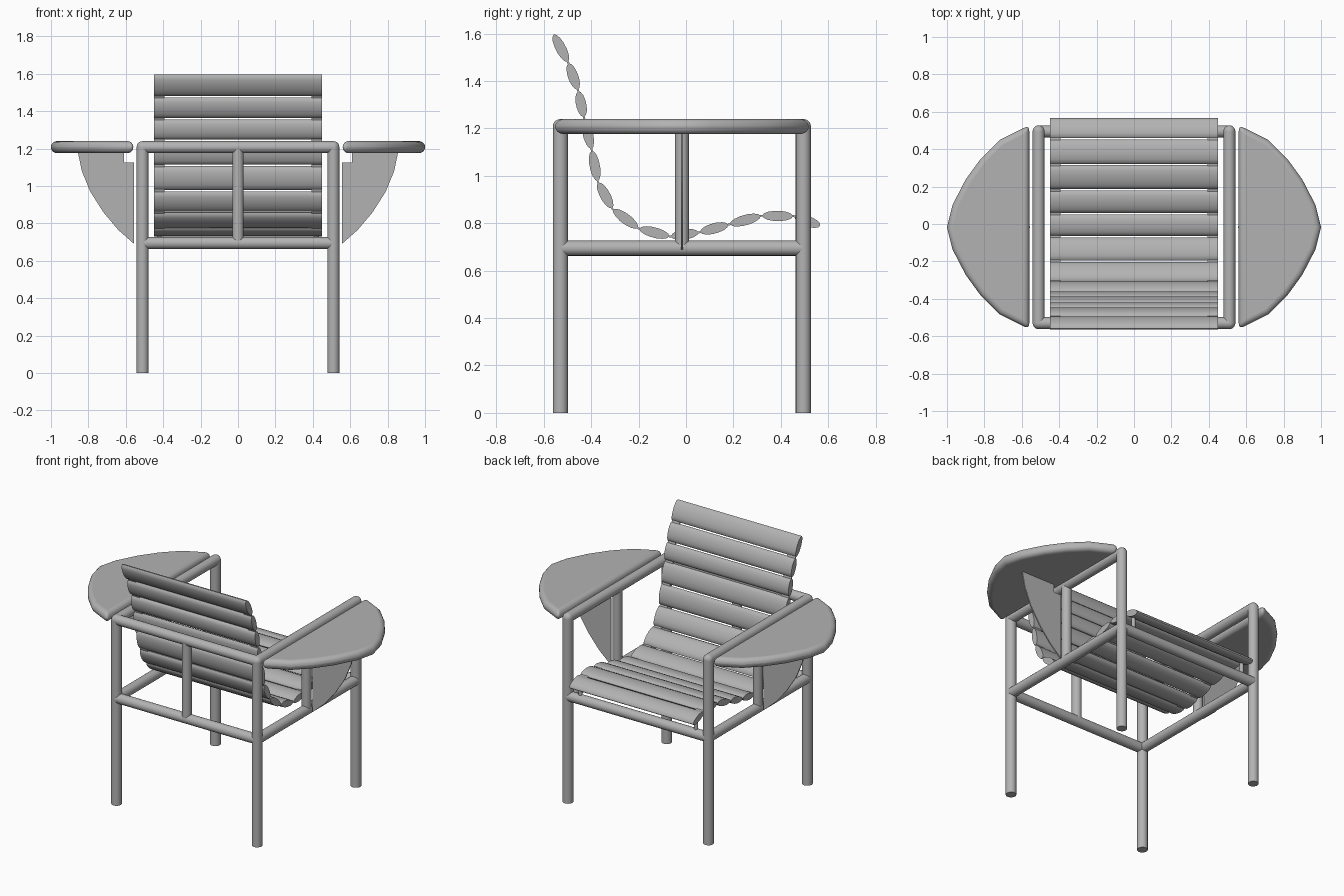
import bpy, bmesh, math
from mathutils import Vector

if "Cube" in bpy.data.objects:
    bpy.data.objects.remove(bpy.data.objects["Cube"])

GREY = (0.45, 0.45, 0.45, 1)
mat = bpy.data.materials.new("plain grey")
mat.use_nodes = True
mat.diffuse_color = GREY
mat.node_tree.nodes["Principled BSDF"].inputs["Base Color"].default_value = GREY

R = 0.032                       # tube radius
LEG_X, BACK, FRONT, MID = 0.51, -0.53, 0.495, -0.017
LOW, TOP = 0.695, 1.208


def finish(name, bm, smooth=40):
    bmesh.ops.recalc_face_normals(bm, faces=bm.faces)
    me = bpy.data.meshes.new(name)
    bm.to_mesh(me)
    bm.free()
    ob = bpy.data.objects.new(name, me)
    bpy.context.collection.objects.link(ob)
    me.materials.append(mat)
    bpy.ops.object.select_all(action='DESELECT')
    ob.select_set(True)
    bpy.context.view_layer.objects.active = ob
    bpy.ops.object.shade_smooth_by_angle(angle=math.radians(smooth))
    return ob


def prism(name, pts, direction, smooth=40):
    """Extrude a closed outline of 3D points along a vector."""
    bm = bmesh.new()
    face = bm.faces.new([bm.verts.new(p) for p in pts])
    ext = bmesh.ops.extrude_face_region(bm, geom=[face], use_keep_orig=True)
    verts = [g for g in ext["geom"] if isinstance(g, bmesh.types.BMVert)]
    bmesh.ops.translate(bm, verts=verts, vec=direction)
    return finish(name, bm, smooth)


def tube(name, a, b, r=R, balls=()):
    """Round bar from a to b, with optional ball joints."""
    a, b = Vector(a), Vector(b)
    d = b - a
    m = d.to_track_quat('Z', 'Y').to_matrix().to_4x4()
    m.translation = (a + b) / 2
    bm = bmesh.new()
    bmesh.ops.create_cone(bm, cap_ends=True, segments=20, radius1=r, radius2=r,
                          depth=d.length, matrix=m)
    for p in balls:
        s = bmesh.ops.create_uvsphere(bm, u_segments=20, v_segments=10, radius=r)
        bmesh.ops.translate(bm, verts=s["verts"], vec=p)
    return finish(name, bm)


# Tubular frame
for side, s in (("left", 1), ("right", -1)):
    x = LEG_X * s
    for end, y in (("back", BACK), ("front", FRONT)):
        tube(f"{side}_{end}_leg", (x, y, 0), (x, y, TOP), balls=[(x, y, TOP)])
    tube(f"{side}_arm_rail", (x, BACK, TOP), (x, FRONT, TOP))
    tube(f"{side}_lower_rail", (x, BACK, LOW), (x, FRONT, LOW))
    tube(f"{side}_arm_post", (x, MID, LOW), (x, MID, TOP), 0.03)
    tube(f"{side}_seat_strut", (0.42 * s, FRONT, LOW), (0.42 * s, FRONT, 0.82), 0.012)
tube("back_top_rail", (-LEG_X, BACK, TOP), (LEG_X, BACK, TOP))
tube("back_lower_rail", (-LEG_X, BACK, LOW), (LEG_X, BACK, LOW))
tube("front_lower_rail", (-LEG_X, FRONT, LOW), (LEG_X, FRONT, LOW))
tube("back_post", (0, BACK, LOW), (0, BACK, TOP), 0.03)

# Half-round armrests and their curved brackets
half = [(0.56, 0.545), (0.72, 0.465), (0.82, 0.365), (0.90, 0.255), (0.97, 0.12)]
outline = half + [(1.0, 0)] + [(x, -y) for x, y in reversed(half)]
fin = [(0.555, 0.69), (0.64, 0.765), (0.72, 0.86), (0.79, 0.97), (0.835, 1.08),
       (0.86, 1.2), (0.61, 1.2), (0.61, 1.125), (0.555, 1.125)]
for side, s in (("left", 1), ("right", -1)):
    arm = prism(f"{side}_armrest", [(x * s, y + MID, TOP - R) for x, y in outline],
                (0, 0, 2 * R))
    bev = arm.modifiers.new("round_edge", 'BEVEL')
    bev.width, bev.segments, bev.limit_method = 0.03, 5, 'ANGLE'
    bev.angle_limit = math.radians(60)
    prism(f"{side}_armrest_bracket", [(x * s, MID - 0.004, z) for x, z in fin],
          (0, 0.008, 0))

# Slatted seat and back: joints between neighbouring slats, as (y, z)
joints = [(-0.56, 1.6), (-0.497, 1.478), (-0.455, 1.36), (-0.43, 1.245),
          (-0.398, 1.11), (-0.372, 0.975), (-0.31, 0.86), (-0.2, 0.778),
          (-0.067, 0.744), (0.056, 0.762), (0.182, 0.795), (0.318, 0.832),
          (0.455, 0.83), (0.57, 0.788)]
for i, (p, q) in enumerate(zip(joints, joints[1:])):
    p, q = Vector(p), Vector(q)
    mid, along = (p + q) / 2, (q - p).normalized()
    across = Vector((-along.y, along.x))
    length = (q - p).length / 2 - 0.004
    ring = []
    for k in range(14):
        a = math.tau * k / 14
        v = mid + along * length * math.cos(a) + across * 0.022 * math.sin(a)
        ring.append((-0.45, v.x, v.y))
    prism(f"slat_{i + 1}", ring, (0.9, 0, 0), 60)

# Thin straps linking the slats along each edge
for side, x in (("left", 0.392), ("right", -0.448)):
    pts = [Vector(j) for j in joints]
    pts[0], pts[-1] = pts[0].lerp(pts[1], 0.1), pts[-1].lerp(pts[-2], 0.1)
    upper, lower = [], []
    for i, p in enumerate(pts):
        d = (pts[min(i + 1, len(pts) - 1)] - pts[max(i - 1, 0)]).normalized()
        n = Vector((-d.y, d.x)) * 0.004
        upper.append((x, *(p + n)))
        lower.append((x, *(p - n)))
    prism(f"{side}_slat_strap", upper + lower[::-1], (0.056, 0, 0))
